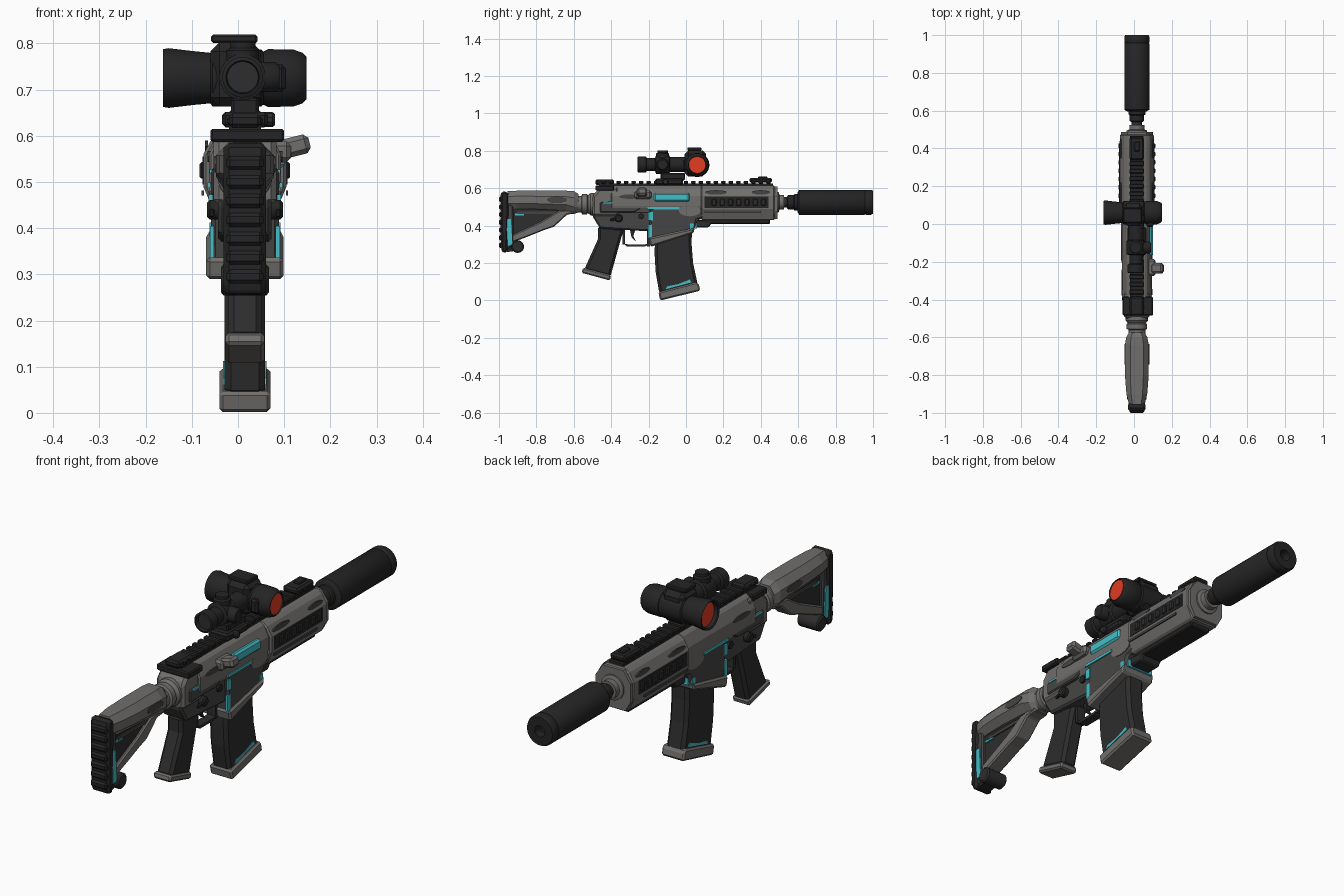
import bpy, bmesh, math
from mathutils import Vector, Matrix

CX = 0.015  # centre plane of the body


def material(name, rgb):
    m = bpy.data.materials.new(name)
    m.diffuse_color = (*rgb, 1)
    return m


BLACK = material("black", (0.018, 0.018, 0.018))
CHAR = material("charcoal", (0.026, 0.026, 0.026))
DARK = material("dark grey", (0.06, 0.06, 0.059))
GREY = material("warm grey", (0.165, 0.158, 0.15))
CYAN = material("cyan", (0.06, 0.52, 0.58))
RED = material("red", (0.75, 0.045, 0.015))


def finish(name, bm, mat, bevel=0, smooth=False):
    bmesh.ops.recalc_face_normals(bm, faces=bm.faces)
    me = bpy.data.meshes.new(name)
    bm.to_mesh(me)
    bm.free()
    ob = bpy.data.objects.new(name, me)
    bpy.context.collection.objects.link(ob)
    me.materials.append(mat)
    if bevel:
        b = ob.modifiers.new("bevel", 'BEVEL')
        b.width, b.segments, b.limit_method = bevel, 1, 'ANGLE'
    if smooth:
        bpy.ops.object.select_all(action='DESELECT')
        ob.select_set(True)
        bpy.context.view_layer.objects.active = ob
        bpy.ops.object.shade_smooth_by_angle(angle=math.radians(35))
    return ob


def rings(name, loops, mat, bevel=0, smooth=False):
    """Skin a row of equal point loops and cap both ends."""
    bm = bmesh.new()
    rows = [[bm.verts.new(p) for p in lp] for lp in loops]
    n = len(rows[0])
    for a, b in zip(rows, rows[1:]):
        for i in range(n):
            bm.faces.new((a[i], a[(i + 1) % n], b[(i + 1) % n], b[i]))
    bm.faces.new(rows[0])
    bm.faces.new(rows[-1])
    return finish(name, bm, mat, bevel, smooth)


def prism(name, pts, half, mat, bevel=0, cx=CX):
    """Side profile (y, z) widened along x."""
    return rings(name, [[(cx + s * half, y, z) for y, z in pts] for s in (-1, 1)], mat, bevel)


def section(name, pts, y0, y1, mat, bevel=0):
    """Half cross-section (x, z), mirrored, run along y."""
    full = pts + [(-x, z) for x, z in reversed(pts)]
    return rings(name, [[(CX + x, y, z) for x, z in full] for y in (y0, y1)], mat, bevel)


def loft(name, rows, mat, c=0.3):
    """Chamfered rectangles; each row is y, half width, bottom, top."""
    loops = []
    for y, w, a, b in rows:
        k = c * (b - a)
        j = w * 0.55
        half = [(j, b), (w, b - k), (w, a + k), (j, a)]
        loops.append([(CX + x, y, z) for x, z in half + [(-x, z) for x, z in reversed(half)]])
    return rings(name, loops, mat)


def lathe(name, prof, mat, axis='y', at=(CX, 0, 0), n=28):
    """Turn (position, radius) pairs around the x, y or z axis."""
    loops = []
    for t, r in prof:
        lp = []
        for i in range(n):
            a = math.tau * (i + 0.5) / n
            u, v = r * math.cos(a), r * math.sin(a)
            p = {'x': (t, u, v), 'y': (u, t, v), 'z': (u, v, t)}[axis]
            lp.append(Vector(p) + Vector(at))
        loops.append(lp)
    return rings(name, loops, mat, smooth=True)


def box(name, c, size, mat, bevel=0, rot=0, axis='Y'):
    bm = bmesh.new()
    M = Matrix.Translation(c) @ Matrix.Rotation(rot, 4, axis) @ Matrix.Diagonal((*size, 1))
    bmesh.ops.create_cube(bm, size=1, matrix=M)
    return finish(name, bm, mat, bevel)


def patch(name, y, z, ry, rz, off, mat):
    """Thin oval painted spot on both sides."""
    for s in (-1, 1):
        lathe_pts = [(y + ry * math.cos(a), z + rz * math.sin(a))
                     for a in [math.tau * i / 12 for i in range(12)]]
        prism(name, lathe_pts, 0.003, mat, cx=CX + s * off)


# Suppressor and barrel
lathe("suppressor", [(0.595, 0.05), (0.605, 0.067), (0.955, 0.067), (0.958, 0.065), (0.962, 0.067),
                     (0.99, 0.067), (1.0, 0.062), (1.0, 0.025), (0.96, 0.025)], BLACK, at=(CX, 0, 0.525))
lathe("suppressor_neck", [(0.54, 0.03), (0.545, 0.038), (0.575, 0.038), (0.58, 0.045), (0.6, 0.045)],
      BLACK, at=(CX, 0, 0.525))
lathe("barrel", [(0.45, 0.028), (0.55, 0.028)], CHAR, at=(CX, 0, 0.525))
lathe("barrel_collar", [(0.47, 0.055), (0.495, 0.055), (0.5, 0.04), (0.525, 0.04)], GREY, at=(CX, 0, 0.525))

# Handguard with side and bottom rails
section("handguard", [(0.045, 0.615), (0.068, 0.60), (0.09, 0.56), (0.09, 0.49), (0.065, 0.43)],
        0.08, 0.475, GREY, 0.006)
section("handguard_front_rim", [(0.05, 0.61), (0.085, 0.56), (0.085, 0.48), (0.06, 0.435)],
        0.47, 0.488, GREY)
section("bottom_rail", [(0.05, 0.435), (0.05, 0.41)], 0.1, 0.45, BLACK, 0.005)
prism("hand_stop", [(0.05, 0.43), (0.05, 0.39), (0.12, 0.39), (0.15, 0.43)], 0.05, CHAR, 0.006)
for s in (-1, 1):
    box("side_slot", (CX + s * 0.089, 0.27, 0.525), (0.006, 0.34, 0.06), BLACK)
    for i in range(7):
        box("side_rail_tooth", (CX + s * 0.091, 0.15 + 0.044 * i, 0.525), (0.014, 0.026, 0.036), CHAR, 0.004)
    box("side_slot_bar", (CX + s * 0.091, 0.25, 0.476), (0.005, 0.3, 0.01), DARK)
patch("handguard_spot", 0.4, 0.578, 0.05, 0.012, 0.083, DARK)
patch("handguard_spot_rear", 0.16, 0.578, 0.06, 0.012, 0.083, DARK)

# Upper and lower receiver
section("upper_receiver", [(0.04, 0.615), (0.055, 0.605), (0.078, 0.56), (0.078, 0.5), (0.06, 0.47)],
        -0.4, 0.085, GREY, 0.005)
prism("rear_receiver", [(-0.5, 0.56), (-0.46, 0.605), (-0.36, 0.605), (-0.36, 0.45), (-0.5, 0.45)],
      0.068, GREY, 0.012)
prism("lower_receiver", [(-0.5, 0.53), (-0.5, 0.45), (-0.46, 0.385), (-0.2, 0.37),
                         (0.0, 0.37), (0.0, 0.53)], 0.058, DARK, 0.008)
prism("magazine_well", [(-0.2, 0.49), (-0.19, 0.32), (0.045, 0.38), (0.06, 0.43), (0.1, 0.44),
                        (0.1, 0.51), (-0.1, 0.51)], 0.074, DARK, 0.01)
prism("magazine_well_lip", [(-0.2, 0.335), (-0.19, 0.287), (0.04, 0.36), (0.05, 0.4), (0.03, 0.385)],
      0.084, GREY, 0.008)
prism("receiver_side_panel", [(-0.46, 0.525), (-0.24, 0.54), (-0.22, 0.5), (-0.28, 0.47), (-0.46, 0.47)],
      0.074, DARK, 0.005)
patch("receiver_spot", 0.02, 0.48, 0.06, 0.03, 0.074, GREY)
patch("receiver_spot_rear", -0.3, 0.555, 0.06, 0.012, 0.078, DARK)
for s in (-1, 1):
    lathe("selector", [(0, 0.022), (s * 0.02, 0.022), (s * 0.026, 0.016)], BLACK, 'x', (CX + s * 0.056, -0.36, 0.44), 12)
    lathe("pin", [(0, 0.016), (s * 0.012, 0.016)], BLACK, 'x', (CX + s * 0.056, -0.24, 0.45), 10)
    box("selector_lever", (CX + s * 0.072, -0.38, 0.435), (0.012, 0.05, 0.014), BLACK, 0.003, 0.2, 'X')
    box("cyan_stripe", (CX + s * 0.078, -0.12, 0.493), (0.006, 0.17, 0.012), CYAN)
    box("cyan_rear_stripe", (CX + s * 0.074, -0.41, 0.522), (0.006, 0.07, 0.009), CYAN)
    box("cyan_well_rear", (CX + s * 0.071, -0.193, 0.37), (0.009, 0.02, 0.07), CYAN)
    box("cyan_well_catch", (CX + s * 0.074, -0.19, 0.45), (0.009, 0.025, 0.045), CYAN)
    box("cyan_well_front", (CX + s * 0.072, 0.033, 0.392), (0.009, 0.022, 0.04), CYAN)
box("cyan_well_front_band", (CX, 0.053, 0.4), (0.13, 0.009, 0.03), CYAN)
box("ejection_port", (CX + 0.066, -0.075, 0.553), (0.04, 0.19, 0.046), CYAN, 0.008)
box("bolt_handle_base", (CX + 0.075, -0.23, 0.565), (0.05, 0.09, 0.045), GREY, 0.01)
box("bolt_handle", (0.123, -0.235, 0.577), (0.066, 0.055, 0.042), GREY, 0.01, -0.25)

# Trigger group
prism("guard_bottom", [(-0.335, 0.305), (-0.315, 0.288), (-0.22, 0.288), (-0.19, 0.305), (-0.22, 0.3),
                       (-0.31, 0.3)], 0.02, CHAR)
box("guard_rear", (CX, -0.333, 0.345), (0.04, 0.014, 0.09), CHAR)
box("guard_front", (CX, -0.2, 0.34), (0.04, 0.016, 0.1), CHAR)
prism("trigger", [(-0.3, 0.38), (-0.27, 0.38), (-0.282, 0.345), (-0.268, 0.315), (-0.292, 0.34)], 0.01, BLACK)

# Grip
prism("grip", [(-0.47, 0.4), (-0.33, 0.385), (-0.345, 0.34), (-0.405, 0.125), (-0.545, 0.163), (-0.47, 0.33)],
      0.037, CHAR, 0.013)
prism("grip_base", [(-0.55, 0.175), (-0.4, 0.135), (-0.407, 0.107), (-0.558, 0.148)], 0.042, GREY, 0.007)

# Curved magazine
prism("magazine", [(-0.165, 0.36), (0.032, 0.4), (0.03, 0.3), (0.038, 0.2), (0.066, 0.07),
                   (-0.142, 0.035), (-0.162, 0.15), (-0.168, 0.25)], 0.044, CHAR, 0.014)
prism("magazine_base", [(-0.148, 0.045), (0.055, 0.098), (0.068, 0.09), (0.076, 0.052), (-0.138, 0.0)],
      0.055, GREY, 0.009)
prism("cyan_magazine_band", [(-0.11, 0.06), (0.03, 0.097), (0.02, 0.112), (-0.04, 0.088), (-0.1, 0.076)],
      0.047, CYAN)

# Stock
lathe("buffer_tube", [(-0.6, 0.045), (-0.56, 0.045), (-0.555, 0.055), (-0.53, 0.055), (-0.525, 0.048),
                      (-0.51, 0.06), (-0.49, 0.06)], GREY, at=(CX, 0, 0.515))
loft("stock_body", [(-0.955, 0.042, 0.49, 0.585), (-0.9, 0.055, 0.49, 0.587), (-0.8, 0.063, 0.488, 0.587),
                    (-0.64, 0.063, 0.48, 0.587), (-0.6, 0.056, 0.465, 0.585), (-0.575, 0.042, 0.47, 0.57)], GREY)
patch("stock_spot", -0.69, 0.538, 0.055, 0.018, 0.063, DARK)
prism("stock_web", [(-0.94, 0.5), (-0.62, 0.5), (-0.66, 0.45), (-0.75, 0.39), (-0.93, 0.33)], 0.024, CHAR)
prism("stock_strut", [(-0.585, 0.49), (-0.585, 0.465), (-0.635, 0.46), (-0.705, 0.395), (-0.755, 0.378),
                      (-0.85, 0.34), (-0.93, 0.31), (-0.93, 0.35), (-0.77, 0.425), (-0.68, 0.48)],
      0.036, GREY, 0.006)
prism("stock_rib", [(-0.9, 0.475), (-0.66, 0.475), (-0.67, 0.462), (-0.9, 0.462)], 0.03, DARK)
prism("butt_plate", [(-0.96, 0.575), (-0.925, 0.55), (-0.92, 0.3), (-0.96, 0.27)], 0.038, DARK, 0.006)
prism("butt_pad", [(-0.985, 0.585), (-0.955, 0.582), (-0.945, 0.56), (-0.945, 0.5), (-0.955, 0.26),
                   (-0.975, 0.25), (-0.99, 0.275), (-0.993, 0.56)], 0.046, BLACK, 0.014)
for i in range(7):
    box("pad_ridge", (CX, -0.986, 0.295 + 0.041 * i), (0.08, 0.028, 0.03), BLACK, 0.008, 0.0)
for s in (-1, 1):
    box("cyan_butt_stripe", (CX + s * 0.039, -0.945, 0.365), (0.009, 0.026, 0.14), CYAN, 0, 0.06, 'X')
    box("cyan_butt_tick", (CX + s * 0.026, -0.89, 0.46), (0.006, 0.05, 0.01), CYAN)
lathe("stock_foot", [(-0.052, 0.027), (-0.046, 0.034), (0.046, 0.034), (0.052, 0.027)],
      CHAR, 'x', (CX, -0.9, 0.288), 14)
prism("stock_foot_link", [(-0.96, 0.34), (-0.9, 0.33), (-0.88, 0.27), (-0.96, 0.258)], 0.03, BLACK)

# Top rail and folded sights
box("top_rail", (CX, 0.0, 0.617), (0.07, 0.93, 0.018), BLACK)
for i in range(23):
    box("rail_tooth", (CX, -0.44 + 0.04 * i, 0.632), (0.078, 0.024, 0.016), BLACK, 0.004)
box("charging_bar", (0.02, -0.435, 0.601), (0.16, 0.1, 0.028), BLACK, 0.005)
box("rear_sight", (CX, -0.435, 0.633), (0.07, 0.1, 0.03), BLACK, 0.008)
box("front_sight", (CX, 0.4, 0.643), (0.075, 0.12, 0.026), BLACK, 0.008)
box("front_sight_post", (CX, 0.41, 0.655), (0.03, 0.05, 0.016), BLACK, 0.004)

# Optic mount
SX, SZ = 0.01, 0.727
box("mount_base", (CX, -0.09, 0.635), (0.1, 0.15, 0.034), BLACK, 0.008)
box("mount_riser", (CX, -0.07, 0.662), (0.06, 0.13, 0.04), BLACK, 0.006)
lathe("mount_knob", [(0, 0.016), (0.045, 0.016), (0.05, 0.012)], CHAR, 'x', (CX + 0.015, -0.11, 0.635), 10)

# Optic: rear eyepiece and tube
lathe("eyepiece", [(-0.24, 0.033), (-0.26, 0.036), (-0.257, 0.044), (-0.215, 0.044), (-0.21, 0.035),
                   (-0.165, 0.035), (-0.16, 0.05), (-0.09, 0.05), (-0.085, 0.04), (0.03, 0.042)],
      BLACK, at=(SX, 0, SZ))
lathe("eyepiece_glass", [(-0.244, 0.034), (-0.238, 0.034)], CHAR, at=(SX, 0, SZ))
lathe("top_turret", [(0.76, 0.036), (0.785, 0.036), (0.79, 0.028), (0.803, 0.028)], BLACK, 'z', (SX, -0.125, 0), 16)
lathe("side_turret", [(0.03, 0.033), (0.07, 0.033), (0.08, 0.026)], BLACK, 'x', (SX, -0.125, SZ), 16)
# Optic: crosswise objective tube, lens at both ends
lathe("objective_tube", [(-0.135, 0.052), (-0.158, 0.056), (-0.162, 0.063), (-0.15, 0.065), (-0.1, 0.059),
                         (-0.06, 0.055), (-0.055, 0.062), (0.05, 0.062), (0.055, 0.058), (0.065, 0.063),
                         (0.12, 0.062), (0.14, 0.055), (0.148, 0.047), (0.135, 0.044)],
      BLACK, 'x', (0, 0.06, 0.725))
for x, r in ((-0.139, 0.053), (0.139, 0.045)):
    lathe("objective_lens", [(x - 0.004, r), (x + 0.004, r)], RED, 'x', (0, 0.06, 0.725))
box("objective_block", (-0.005, 0.05, 0.733), (0.11, 0.115, 0.14), BLACK, 0.02)
box("objective_cap", (-0.008, 0.045, 0.81), (0.1, 0.075, 0.018), BLACK, 0.004)
box("objective_side_bump", (0.085, 0.0, 0.725), (0.035, 0.03, 0.06), BLACK, 0.008)
